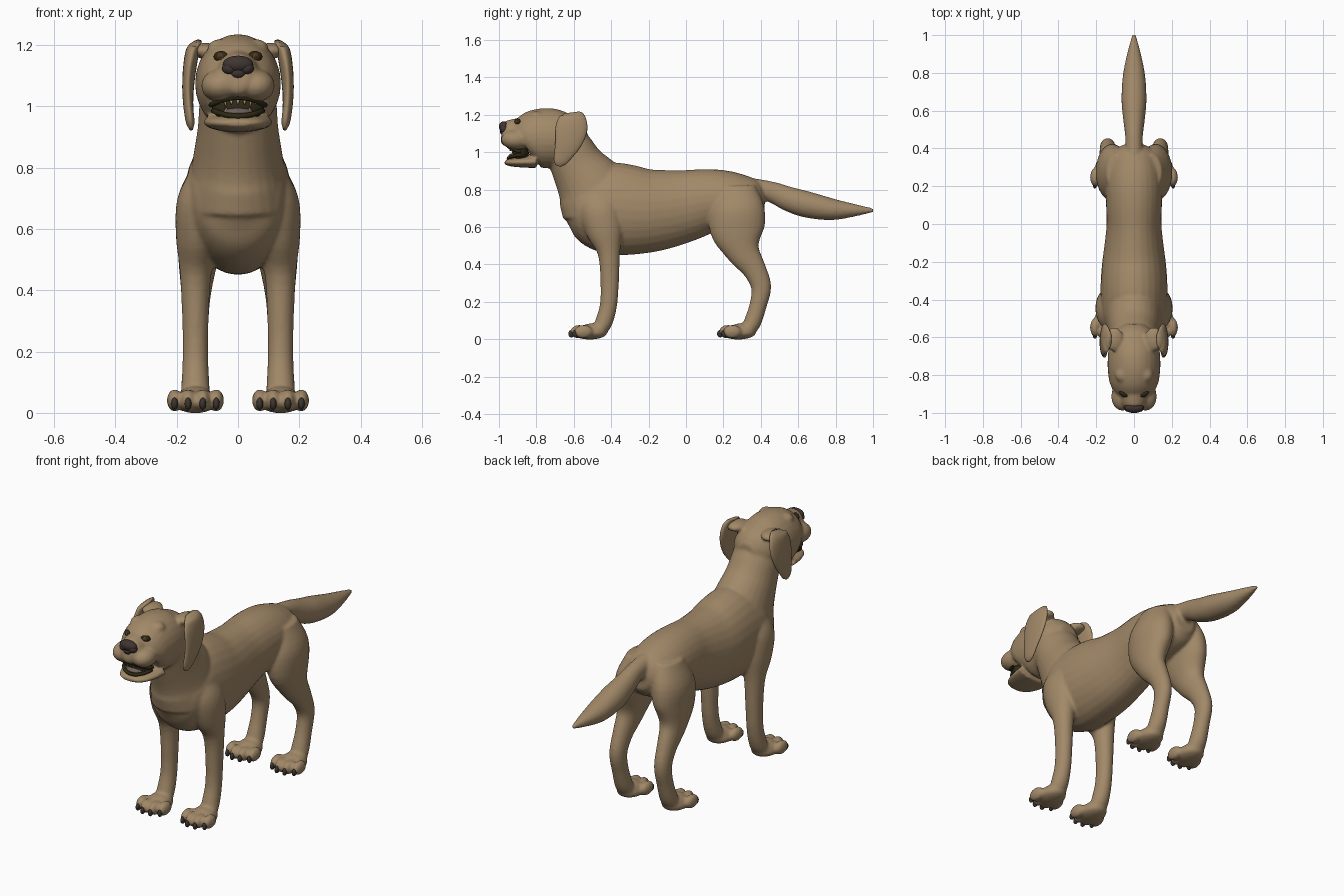
import bpy, bmesh, math
from mathutils import Vector, Matrix

if "Cube" in bpy.data.objects:
    bpy.data.objects.remove(bpy.data.objects["Cube"])


def mat(name, rgb):
    m = bpy.data.materials.new(name)
    m.diffuse_color = (*rgb, 1)
    m.use_nodes = True
    m.node_tree.nodes["Principled BSDF"].inputs["Base Color"].default_value = m.diffuse_color
    return m


FUR = mat("tan fur", (0.36, 0.25, 0.14))
NOSE = mat("dark nose", (0.05, 0.036, 0.032))
CLAW = mat("dark claw", (0.045, 0.036, 0.028))
LIP = mat("dark lip", (0.028, 0.022, 0.007))
TONGUE = mat("grey tongue", (0.16, 0.12, 0.11))
TOOTH = mat("cream tooth", (0.55, 0.42, 0.28))
IRIS = mat("brown iris", (0.09, 0.045, 0.015))


def finish(name, bm, m):
    bmesh.ops.recalc_face_normals(bm, faces=bm.faces)
    me = bpy.data.meshes.new(name)
    bm.to_mesh(me)
    bm.free()
    me.materials.append(m)
    me.shade_smooth()
    ob = bpy.data.objects.new(name, me)
    bpy.context.collection.objects.link(ob)
    return ob


def tube(bm, pts, n=28, sub=4):
    """Loft ellipses along a path of (x, y, z, half width, half depth)."""
    P = [Vector(p) for p in pts]
    P = [2 * P[0] - P[1]] + P + [2 * P[-1] - P[-2]]
    S = []
    for i in range(1, len(P) - 2):
        a, b, c, d = P[i - 1:i + 3]
        for k in range(sub):
            t = k / sub
            S.append(0.5 * (2 * b + (c - a) * t + (2 * a - 5 * b + 4 * c - d) * t * t
                            + (3 * b - a - 3 * c + d) * t ** 3))
    S.append(P[-2])
    rings = []
    for i, s in enumerate(S):
        d = S[min(i + 1, len(S) - 1)] - S[max(i - 1, 0)]
        u = Vector((0, -d[2], d[1])).normalized()
        rings.append([bm.verts.new(Vector(s[:3]) + Vector((max(s[3], .002) * math.cos(q), 0, 0))
                                   + u * max(s[4], .002) * math.sin(q))
                      for q in (2 * math.pi * j / n for j in range(n))])
    for r, q in zip(rings, rings[1:]):
        for j in range(n):
            bm.faces.new((r[j], r[(j + 1) % n], q[(j + 1) % n], q[j]))
    bm.faces.new(rings[0])
    bm.faces.new(rings[-1])


def along_y(bm, secs):
    """Loft from (y, top, bottom, half width) sections."""
    tube(bm, [(0, y, (t + b) / 2, w, (t - b) / 2) for y, t, b, w in secs])


def ball(bm, c, r, rot=0):
    M = Matrix.Translation(c) @ Matrix.Rotation(rot, 4, 'Z') @ Matrix.Diagonal((*r, 1))
    bmesh.ops.create_uvsphere(bm, u_segments=20, v_segments=12, radius=1, matrix=M)


# Torso, neck and tail
bm = bmesh.new()
along_y(bm, [(-.645, .78, .64, .06), (-.59, .87, .55, .135), (-.5, .925, .485, .17),
             (-.4, .945, .455, .176), (-.3, .932, .45, .176), (-.2, .912, .463, .168),
             (-.1, .907, .488, .155), (0, .907, .522, .145), (.1, .911, .56, .148),
             (.2, .905, .58, .15), (.3, .882, .6, .14), (.38, .85, .63, .11), (.42, .8, .68, .06)])
tube(bm, [(0, -.47, .68, .17, .19), (0, -.5, .8, .152, .19), (0, -.578, .925, .132, .147),
          (0, -.625, 1.02, .125, .128), (0, -.65, 1.09, .11, .11)])
tube(bm, [(0, .3, .82, .05, .05), (0, .45, .79, .046, .055), (0, .55, .75, .057, .066),
          (0, .65, .72, .066, .07), (0, .78, .695, .06, .058), (0, .9, .69, .037, .034),
          (0, 1.003, .69, .01, .01)])

# Head, muzzle and lower jaw
along_y(bm, [(-.53, 1.13, 1.03, .05), (-.58, 1.19, .97, .11), (-.66, 1.223, .925, .134),
             (-.74, 1.236, .915, .14), (-.8, 1.228, .918, .136), (-.84, 1.2, .922, .128),
             (-.865, 1.165, .93, .11)])
along_y(bm, [(-.78, 1.2, 1.02, .08), (-.86, 1.188, 1.02, .075), (-.92, 1.178, 1.025, .07),
             (-.965, 1.165, 1.03, .058), (-.985, 1.14, 1.06, .035)])
along_y(bm, [(-.8, .985, .915, .115), (-.88, .975, .919, .104), (-.94, .967, .925, .08),
             (-.97, .955, .935, .045)])

# Sides that mirror: jowls, brows, ear roots, legs, paws
PAWS = (-.515, .28)
TOES = [(-.068, .022), (-.024, 0), (.024, 0), (.068, .022)]
for s in (-1, 1):
    ball(bm, (s * .054, -.905, 1.068), (.066, .085, .055), s * .2)
    ball(bm, (s * .06, -.8, 1.19), (.04, .04, .03))
    ball(bm, (s * .105, -.61, 1.182), (.05, .065, .026))
    tube(bm, [(s * .1, -.47, .8, .05, .08), (s * .118, -.46, .7, .08, .11),
              (s * .128, -.435, .58, .075, .1), (s * .138, -.412, .46, .052, .06),
              (s * .139, -.408, .3, .043, .049), (s * .139, -.415, .18, .042, .046),
              (s * .139, -.44, .09, .046, .046), (s * .139, -.47, .035, .05, .035)])
    tube(bm, [(s * .085, .27, .82, .06, .1), (s * .11, .275, .7, .088, .145),
              (s * .12, .275, .58, .08, .145), (s * .132, .305, .47, .06, .092),
              (s * .137, .365, .375, .047, .064), (s * .139, .402, .28, .042, .054),
              (s * .139, .385, .18, .041, .046), (s * .139, .355, .09, .046, .046),
              (s * .139, .325, .035, .05, .035)])
    for y in PAWS:
        ball(bm, (s * .139, y, .035), (.072, .095, .036))
        ball(bm, (s * .139, y + .02, .05), (.06, .075, .036))
        for dx, dy in TOES:
            ball(bm, (s * .139 + dx, y - .055 + dy, .041), (.0255, .05, .037))

body = finish("dog_body", bm, FUR)
md = body.modifiers.new("fuse", 'REMESH')
md.mode, md.voxel_size = 'VOXEL', .008
md.use_smooth_shade = True
md = body.modifiers.new("soften", 'SMOOTH')
md.factor, md.iterations = .5, 7
bpy.context.view_layer.objects.active = body
for m in list(body.modifiers):
    bpy.ops.object.modifier_apply(modifier=m.name)
body.data.shade_smooth()

# Ears
for s in (-1, 1):
    bm = bmesh.new()
    tube(bm, [(s * .13, -.61, 1.213, .012, .04), (s * .146, -.608, 1.19, .022, .07),
              (s * .157, -.612, 1.13, .022, .085), (s * .163, -.628, 1.06, .019, .074),
              (s * .162, -.652, 1, .016, .054), (s * .156, -.674, .95, .014, .036),
              (s * .153, -.682, .926, .006, .014)])
    finish("ear", bm, FUR)

# Nose and groove below it
bm = bmesh.new()
ball(bm, (0, -.973, 1.138), (.05, .028, .028))
for s in (-1, 1):
    ball(bm, (s * .026, -.971, 1.125), (.026, .025, .022))
ball(bm, (0, -.975, 1.11), (.026, .02, .02))
finish("nose", bm, NOSE)
bm = bmesh.new()
ball(bm, (0, -.962, 1.072), (.02, .024, .04))
ball(bm, (0, -.885, .995), (.085, .045, .045))
finish("mouth_inside", bm, LIP)

# Lips: dark rims around the mouth
for name, z, dz, w in (("lower_lip", .968, .018, .08), ("upper_lip", 1.03, -.025, .088)):
    cu = bpy.data.curves.new(name, 'CURVE')
    cu.dimensions, cu.bevel_depth, cu.bevel_resolution = '3D', .009, 2
    sp = cu.splines.new('POLY')
    sp.points.add(16)
    for i, p in enumerate(sp.points):
        a = math.pi * (i / 16 - .5)
        p.co = (w * math.sin(a), -.88 - .07 * math.cos(a), z + dz * math.sin(a) ** 2, 1)
    cu.materials.append(LIP)
    bpy.context.collection.objects.link(bpy.data.objects.new(name, cu))

# Tongue and teeth
bm = bmesh.new()
ball(bm, (0, -.9, .982), (.055, .05, .016))
finish("tongue", bm, TONGUE)
bm = bmesh.new()
for z, flip, w in ((.98, 0, .066), (1.015, math.pi, .07)):
    for i in range(9):
        a = math.radians(-72 + 18 * i)
        h = .034 if i in (2, 6) else .018
        M = (Matrix.Translation((w * math.sin(a), -.88 - .06 * math.cos(a), z))
             @ Matrix.Rotation(flip, 4, 'X'))
        bmesh.ops.create_cone(bm, cap_ends=True, segments=8, radius1=.007, radius2=.002,
                              depth=h, matrix=M)
finish("teeth", bm, TOOTH)

# Eyes, set on the face surface
for s in (-1, 1):
    hit, p, nrm, _ = body.ray_cast(Vector((s * .056, -2, 1.163)), Vector((0, 1, 0)))
    for name, r, out, m in (("eye_rim", (.026, .011, .018), 0, LIP),
                            ("iris", (.014, .011, .013), .004, IRIS),
                            ("pupil", (.007, .007, .007), .0095, CLAW)):
        bm = bmesh.new()
        ball(bm, p + Vector((0, -out, 0)), r, s * .5)
        finish(name, bm, m)

# Claws
bm = bmesh.new()
for s in (-1, 1):
    for y in PAWS:
        for dx, dy in TOES:
            ball(bm, (s * .139 + dx, y - .097 + dy, .03), (.011, .017, .02))
finish("claws", bm, CLAW)
